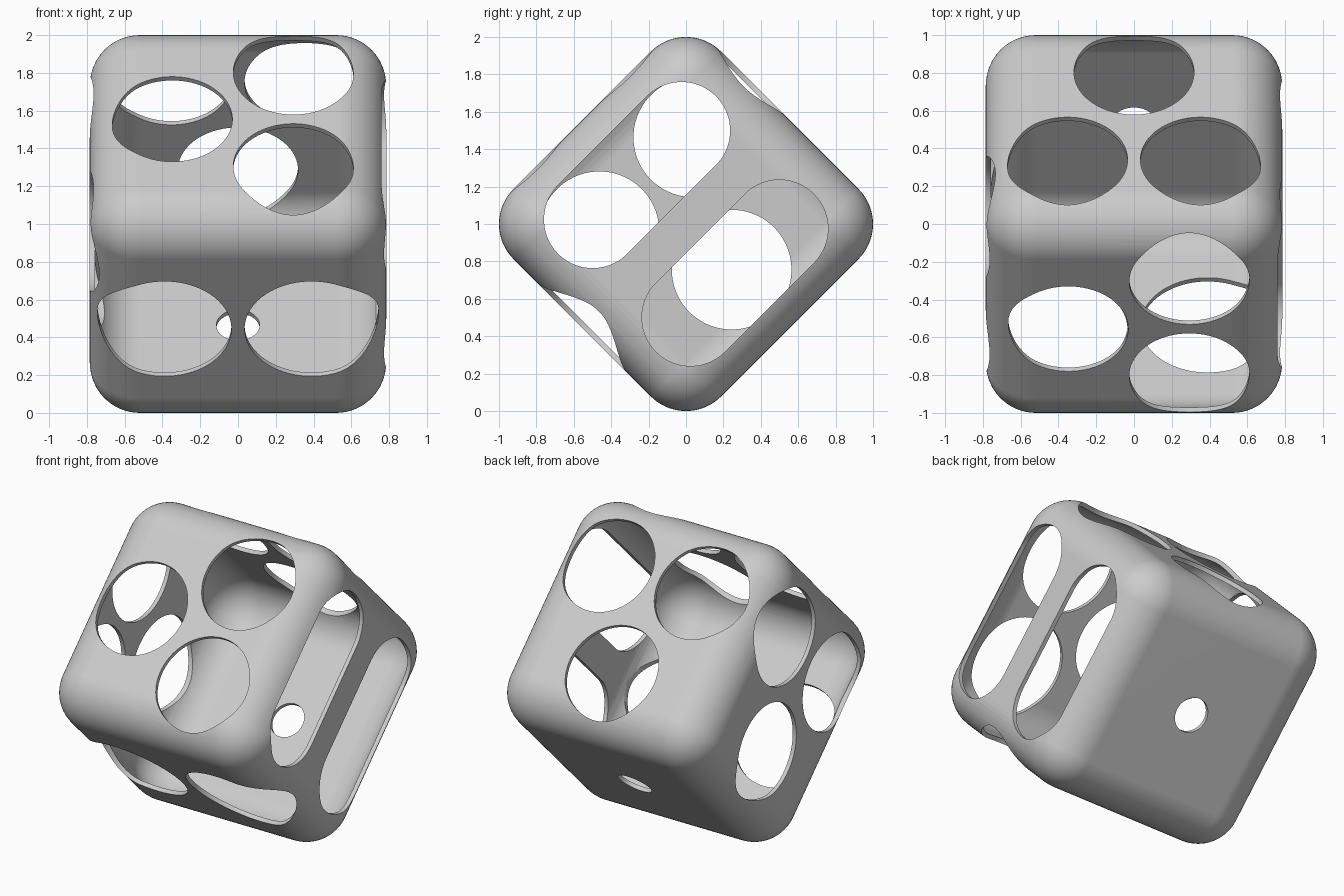
import bpy, bmesh, math
from mathutils import Vector

old = bpy.data.objects.get("Cube")
if old:
    bpy.data.objects.remove(old, do_unlink=True)

HALF, ROUND, WALL = 0.785, 0.266, 0.028
X, Y, Z = Vector((1, 0, 0)), Vector((0, 1, 0)), Vector((0, 0, 1))

mat = bpy.data.materials.new("plain_grey")
mat.use_nodes = True
grey = (0.6, 0.6, 0.6, 1)
mat.diffuse_color = grey
mat.node_tree.nodes["Principled BSDF"].inputs["Base Color"].default_value = grey


def make_object(name, bm):
    mesh = bpy.data.meshes.new(name)
    bm.to_mesh(mesh)
    bm.free()
    obj = bpy.data.objects.new(name, mesh)
    bpy.context.collection.objects.link(obj)
    obj.data.materials.append(mat)
    return obj


def punch(normal, u, v, centre, radius, half_len=0.0, steps=64):
    """Round or slot-shaped punch through one wall; slots run along u."""
    bm = bmesh.new()
    ring = []
    for i in range(steps):
        t = 2 * math.pi * (i + 0.5) / steps
        shift = math.copysign(half_len, math.cos(t))
        p = u * (centre[0] + shift + radius * math.cos(t))
        p += v * (centre[1] + radius * math.sin(t))
        ring.append(bm.verts.new(p + normal * 0.48))
    base = bm.faces.new(ring)
    top = bmesh.ops.extrude_face_region(bm, geom=[base])
    moved = [g for g in top["geom"] if isinstance(g, bmesh.types.BMVert)]
    bmesh.ops.translate(bm, verts=moved, vec=normal * 0.45)
    bmesh.ops.recalc_face_normals(bm, faces=bm.faces)
    obj = make_object("hole_punch", bm)
    obj.hide_render = True
    return obj


# Hollow rounded box
bm = bmesh.new()
bmesh.ops.create_cube(bm, size=2 * HALF)
shell = make_object("hollow_rounded_box", bm)
bevel = shell.modifiers.new("round", "BEVEL")
bevel.width, bevel.segments, bevel.limit_method = ROUND, 14, "NONE"
solid = shell.modifiers.new("wall", "SOLIDIFY")
solid.thickness, solid.offset, solid.use_even_offset = WALL, -1, True

# Openings, listed by wall
punches = []
for c in ((-0.348, 0), (0.293, 0.352), (0.293, -0.352)):      # upper front
    punches.append(punch(Z, X, Y, c, 0.318))
for c in ((0, -0.352), (-0.352, 0.303), (0.352, 0.303)):      # upper back
    punches.append(punch(Y, X, Z, c, 0.318))
for c in ((0, -0.345), (-0.355, 0.3), (0.355, 0.3)):          # right side
    punches.append(punch(-X, Y, Z, c, 0.32))
for side in (-1, 1):
    punches.append(punch(-Y, X, Z, (side * 0.39, 0), 0.355))  # lower front
    punches.append(punch(X, Y, Z, (0, side * 0.37), 0.26, 0.336))  # left slots
punches.append(punch(-Z, X, Y, (0, 0), 0.115))                # lower back

for p in punches:
    cut = shell.modifiers.new("hole", "BOOLEAN")
    cut.operation, cut.solver, cut.object = "DIFFERENCE", "EXACT", p

# Bake the cuts, drop the punches
bpy.ops.object.select_all(action="DESELECT")
bpy.context.view_layer.objects.active = shell
shell.select_set(True)
for m in list(shell.modifiers):
    bpy.ops.object.modifier_apply(modifier=m.name)
for p in punches:
    bpy.data.objects.remove(p, do_unlink=True)

# Smooth shading with crisp rims, then stand the box on its edge
bpy.ops.object.shade_smooth_by_angle(angle=math.radians(30))
normals = shell.modifiers.new("clean_normals", "WEIGHTED_NORMAL")
normals.keep_sharp = True
shell.rotation_euler.x = math.radians(45)
shell.location.z = 1.0
